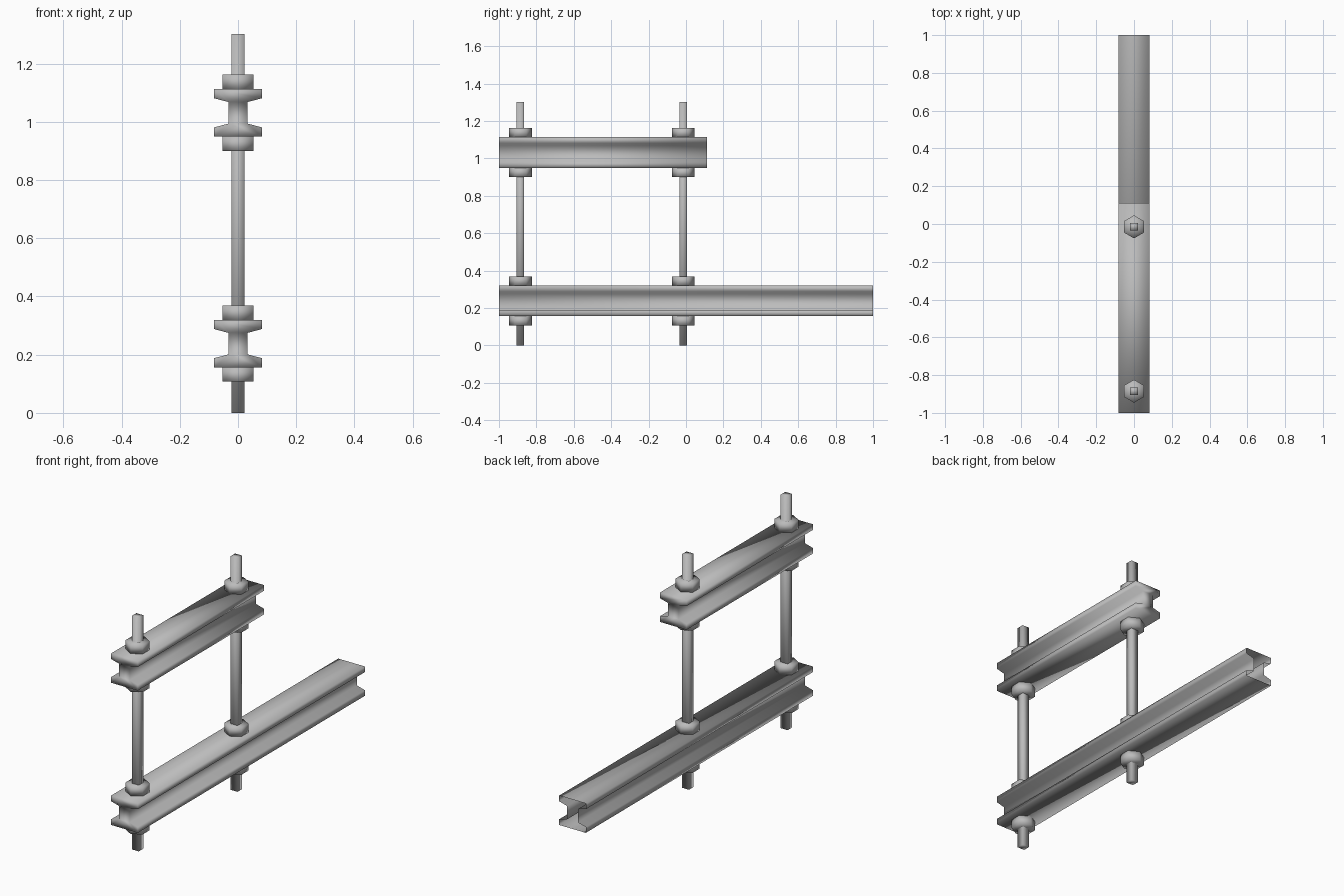
import bpy, bmesh
from math import radians
from mathutils import Matrix

cube = bpy.data.objects.get("Cube")
if cube:
    bpy.data.objects.remove(cube, do_unlink=True)

GREY = (0.5, 0.5, 0.5, 1)
steel = bpy.data.materials.new("grey steel")
steel.diffuse_color = GREY
steel.use_nodes = True
steel.node_tree.nodes["Principled BSDF"].inputs["Base Color"].default_value = GREY


def finish(name, bm):
    """Turn a bmesh into a smooth steel object."""
    bmesh.ops.recalc_face_normals(bm, faces=bm.faces)
    for face in bm.faces:
        face.smooth = True
    mesh = bpy.data.meshes.new(name)
    bm.to_mesh(mesh)
    bm.free()
    mesh.materials.append(steel)
    obj = bpy.data.objects.new(name, mesh)
    bpy.context.collection.objects.link(obj)


# Quarter of the I section: flange top, flange edge, web
QUARTER = [(0.082, 0.082), (0.082, 0.05), (0.033, 0.037)]


def beam(name, z, y0, y1, open_back=False):
    half = QUARTER + [(x, -h) for x, h in reversed(QUARTER)]
    section = half + [(-x, h) for x, h in reversed(half)]
    bm = bmesh.new()
    front = bm.faces.new([bm.verts.new((x, y0, z + h)) for x, h in section])
    copy = bmesh.ops.extrude_face_region(bm, geom=[front], use_keep_orig=True)
    moved = [v for v in copy["geom"] if isinstance(v, bmesh.types.BMVert)]
    bmesh.ops.translate(bm, verts=moved, vec=(0, y1 - y0, 0))
    if open_back:
        caps = [f for f in copy["geom"] if isinstance(f, bmesh.types.BMFace)]
        bmesh.ops.delete(bm, geom=caps, context='FACES_ONLY')
    finish(name, bm)


def rod(name, y, height):
    bm = bmesh.new()
    bmesh.ops.create_cube(bm, size=1)
    bmesh.ops.scale(bm, verts=bm.verts, vec=(0.043, 0.04, height))
    bmesh.ops.translate(bm, verts=bm.verts, vec=(0, y, height / 2))
    finish(name, bm)


def nut(name, y, z):
    bm = bmesh.new()
    bmesh.ops.create_cone(bm, cap_ends=True, cap_tris=True, segments=6,
                          radius1=0.061, radius2=0.061, depth=0.049,
                          matrix=Matrix.Translation((0, y, z))
                          @ Matrix.Rotation(radians(0), 4, 'Z'))
    finish(name, bm)


# Two parallel beams
LOWER, UPPER = 0.238, 1.031
beam("lower_beam", LOWER, -1, 1, open_back=True)
beam("upper_beam", UPPER, -1, 0.112)

# Two threaded rods, clamped by a nut above and below each beam
for place, y in (("front", -0.885), ("middle", -0.015)):
    rod(place + "_rod", y, 1.302)
    for level, z in (("lower", LOWER), ("upper", UPPER)):
        for side, sign in (("bottom", -1), ("top", 1)):
            nut(f"{place}_{level}_{side}_nut", y, z + sign * 0.1065)
